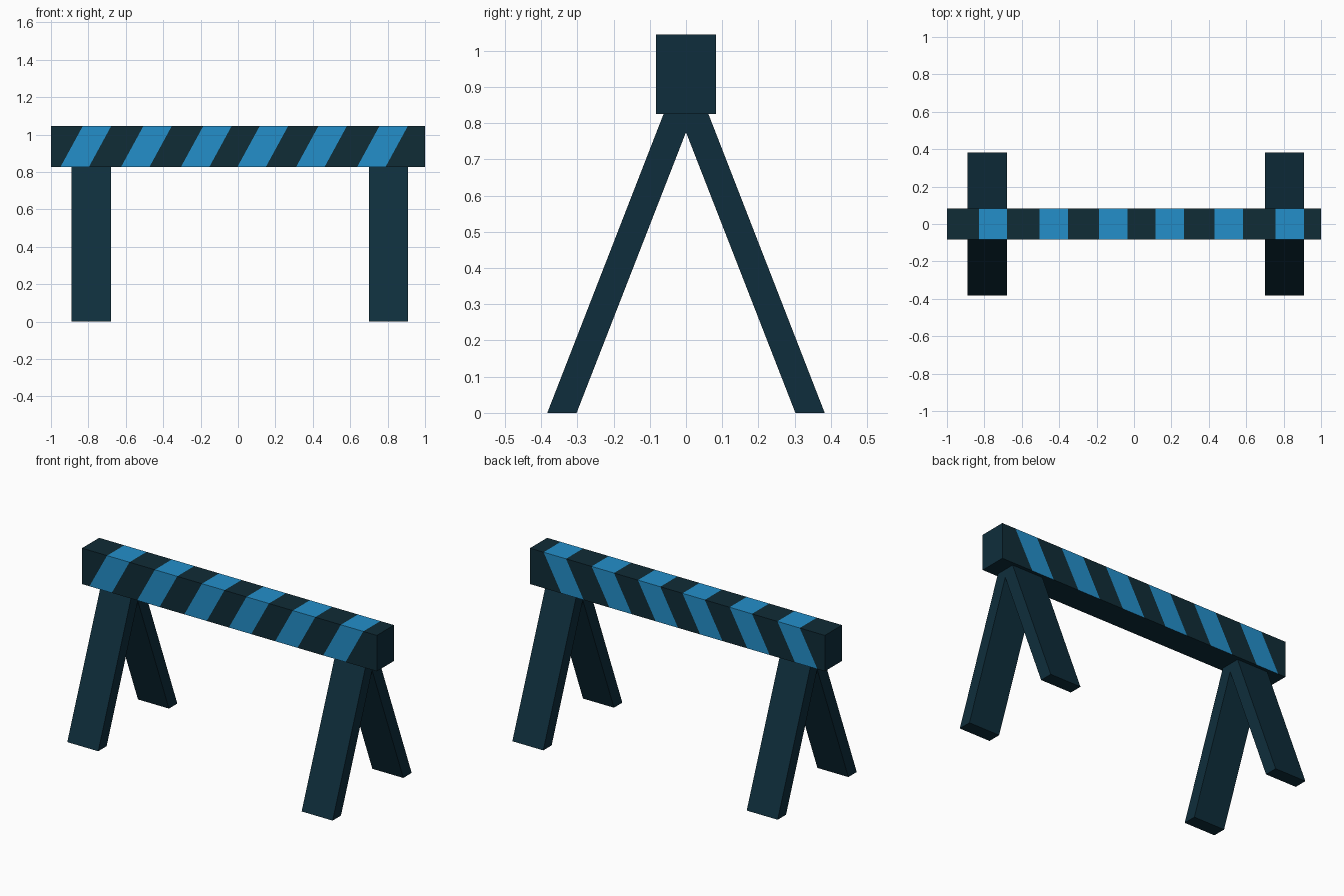
import bpy, bmesh
from mathutils import Vector

cube = bpy.data.objects.get("Cube")
if cube:
    bpy.data.objects.remove(cube, do_unlink=True)


def material(name, rgb):
    m = bpy.data.materials.new(name)
    m.use_nodes = True
    m.diffuse_color = (*rgb, 1)
    m.node_tree.nodes["Principled BSDF"].inputs["Base Color"].default_value = (*rgb, 1)
    return m


frame_navy = material("frame navy", (0.0045, 0.027, 0.045))
stripe_navy = material("stripe navy", (0.005, 0.025, 0.037))
stripe_blue = material("stripe blue", (0.017, 0.275, 0.59))


def add_object(name, bm, mats):
    bmesh.ops.recalc_face_normals(bm, faces=bm.faces)
    mesh = bpy.data.meshes.new(name)
    bm.to_mesh(mesh)
    bm.free()
    for m in mats:
        mesh.materials.append(m)
    obj = bpy.data.objects.new(name, mesh)
    bpy.context.collection.objects.link(obj)
    return obj


# Crossbeam: a box sliced by slanted planes into diagonal stripes
BOTTOM, TOP, HALF_DEPTH, SLANT = 0.825, 1.045, 0.083, 0.12
HEIGHT = TOP - BOTTOM
STRIPE = 0.152
starts = [-0.83, -0.506, -0.186, 0.116, 0.43, 0.756]   # top edge of each stripe

bm = bmesh.new()
bmesh.ops.create_cube(bm, size=1)
for v in bm.verts:
    v.co = Vector((v.co.x * 2, v.co.y * 2 * HALF_DEPTH, BOTTOM + (v.co.z + 0.5) * HEIGHT))
for start in starts:
    for x in (start, start + STRIPE):
        bmesh.ops.bisect_plane(bm, geom=bm.verts[:] + bm.edges[:] + bm.faces[:],
                               plane_co=(x, 0, TOP), plane_no=(HEIGHT, 0, -SLANT))

# Stripe colours on front, back and top; plain ends and underside
bm.normal_update()
for f in bm.faces:
    c = f.calc_center_median()
    if abs(f.normal.x) > 0.5 or f.normal.z < -0.5:
        f.material_index = 0
        continue
    x = c.x + SLANT * (TOP - c.z) / HEIGHT
    f.material_index = 2 if any(s < x < s + STRIPE for s in starts) else 1
add_object("crossbeam", bm, [frame_navy, stripe_navy, stripe_blue])


# A-frame legs: an inverted V profile extruded along x
def a_frame(name, x0, x1):
    right_half = [(0.062, BOTTOM), (0.383, 0), (0.302, 0)]
    profile = right_half + [(0, 0.775)] + [(-y, z) for y, z in reversed(right_half)]
    bm = bmesh.new()
    face = bm.faces.new([bm.verts.new((x0, y, z)) for y, z in profile])
    ext = bmesh.ops.extrude_face_region(bm, geom=[face], use_keep_orig=True)
    moved = [g for g in ext["geom"] if isinstance(g, bmesh.types.BMVert)]
    bmesh.ops.translate(bm, verts=moved, vec=(x1 - x0, 0, 0))
    add_object(name, bm, [frame_navy])


a_frame("right_legs", -0.89, -0.68)
a_frame("left_legs", 0.70, 0.91)
